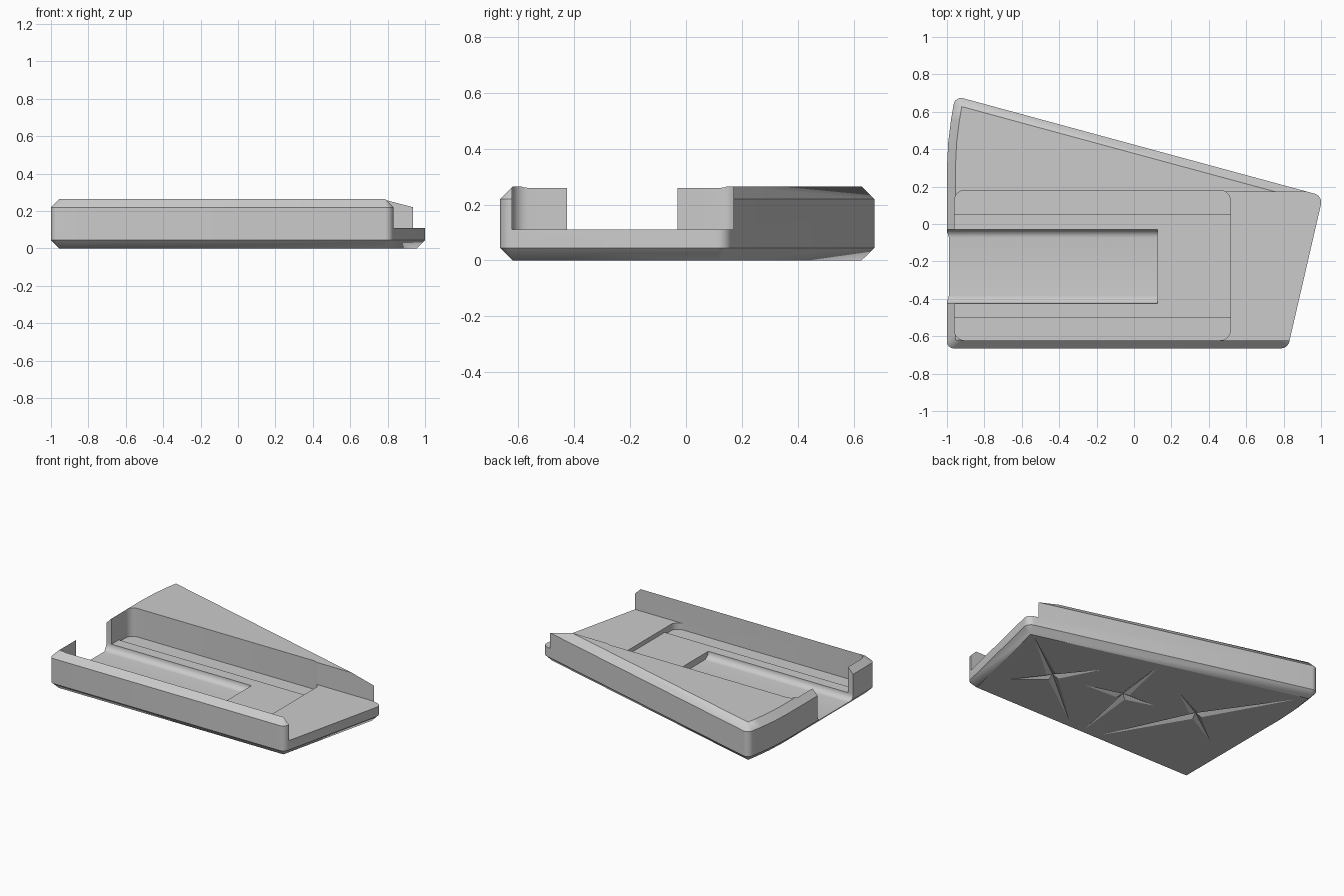
import bpy, bmesh, math
from mathutils import Vector

if "Cube" in bpy.data.objects:
    bpy.data.objects.remove(bpy.data.objects["Cube"], do_unlink=True)

grey = bpy.data.materials.new("light_grey")
grey.use_nodes = True
colour = (0.6, 0.6, 0.6, 1)
grey.diffuse_color = colour
grey.node_tree.nodes["Principled BSDF"].inputs["Base Color"].default_value = colour


def add_object(name, bm):
    bmesh.ops.recalc_face_normals(bm, faces=bm.faces)
    mesh = bpy.data.meshes.new(name)
    bm.to_mesh(mesh)
    bm.free()
    mesh.materials.append(grey)
    obj = bpy.data.objects.new(name, mesh)
    bpy.context.collection.objects.link(obj)
    return obj


def rounded(corners, radii, steps=6):
    """Polygon with every corner swapped for a short curve."""
    pts = [Vector(c) for c in corners]
    out = []
    for i, p in enumerate(pts):
        r = radii[i]
        if not r:
            out.append(p)
            continue
        a = p + (pts[i - 1] - p).normalized() * r
        b = p + (pts[(i + 1) % len(pts)] - p).normalized() * r
        for k in range(steps + 1):
            t = math.pi / 2 * k / steps
            out.append(p + (a - p) * (1 - math.sin(t)) + (b - p) * (1 - math.cos(t)))
    return out


def inset(corners, d):
    """Mitred inward offset of a counter-clockwise polygon."""
    pts = [Vector(c) for c in corners]
    out = []
    for i, p in enumerate(pts):
        e1 = (p - pts[i - 1]).normalized()
        e2 = (pts[(i + 1) % len(pts)] - p).normalized()
        n1, n2 = Vector((-e1.y, e1.x)), Vector((-e2.y, e2.x))
        out.append(p + (n1 + n2) * d / (1 + n1.dot(n2)))
    return out


def hull(name, points):
    bm = bmesh.new()
    for p in points:
        bm.verts.new(p)
    res = bmesh.ops.convex_hull(bm, input=bm.verts)
    loose = [v for v in bm.verts if not v.link_faces]
    bmesh.ops.delete(bm, geom=loose, context="VERTS")
    bmesh.ops.dissolve_limit(bm, angle_limit=0.002, verts=bm.verts, edges=bm.edges)
    return add_object(name, bm)


def prism(name, outline, z0, z1):
    return hull(name, [(p.x, p.y, z) for p in outline for z in (z0, z1)])


def cut(body, cutter):
    cutter.hide_render = True
    mod = body.modifiers.new("cut", "BOOLEAN")
    mod.operation = "DIFFERENCE"
    mod.solver = "EXACT"
    mod.object = cutter
    bpy.context.view_layer.objects.active = body
    bpy.ops.object.modifier_apply(modifier=mod.name)
    bpy.data.objects.remove(cutter, do_unlink=True)


# Body: tapered plate with chamfered top and bottom
H, C = 0.265, 0.045
corners = [(-1, -0.665), (0.822, -0.665), (1.01, 0.15), (-0.957, 0.684),
           (-0.978, 0.56), (-0.993, 0.44), (-1, 0.3)]
outer = rounded(corners, [0.035, 0.035, 0.045, 0.045, 0, 0, 0])
inner = inset(corners, C)
body = hull("dock_body",
            [(p.x, p.y, z) for p in outer for z in (C, H - C)] +
            [(p.x, p.y, z) for p in inner for z in (0, H)])

# Open deck at the right end
X0, X1, Y0, Y1, TOP = -0.96, 0.515, -0.622, 0.18, 0.5
deck = [(0.4, Y0), (1.3, Y0), (1.3, 0.17), (0.4, 0.17)]
cut(body, prism("deck_cutter", rounded(deck, [0] * 4), 0.11, TOP))

# Pocket: lower side strips and a slightly higher middle
R = 0.055
back = [(X0, 0.05), (X1, 0.05), (X1, Y1), (X0, Y1)]
front = [(X0, Y0), (X1, Y0), (X1, -0.5), (X0, -0.5)]
middle = [(X0, -0.51), (X1, -0.51), (X1, 0.06), (X0, 0.06)]
cut(body, prism("back_strip_cutter", rounded(back, [0, 0, R, R]), 0.065, TOP))
cut(body, prism("front_strip_cutter", rounded(front, [R, R, 0, 0]), 0.065, TOP))
cut(body, prism("middle_cutter", rounded(middle, [0] * 4), 0.08, TOP))

# Channel with rounded bottom edges, open through the end wall
section = rounded([(-0.425, 0.035), (-0.03, 0.035), (-0.03, TOP), (-0.425, TOP)],
                  [0.043, 0.043, 0, 0])
cut(body, hull("channel_cutter", [(x, p.x, p.y) for p in section for x in (-1.2, 0.125)]))


# Four-pointed star grooves in the underside
def groove(tip_a, tip_b, centre, half_width=0.035, depth=0.022):
    a, b, c = Vector(tip_a), Vector(tip_b), Vector(centre)
    d = (b - a).normalized()
    side = Vector((-d.y, d.x)) * half_width
    base = [(p.x, p.y, -0.002) for p in (a, c + side, b, c - side)]
    cut(body, hull("groove_cutter", base + [(c.x, c.y, depth)]))


stars = [
    ((0.5, -0.21), ((0.96, 0.14), (0.02, -0.6)), ((0.71, -0.43), (0.31, 0.08))),
    ((0.0, -0.11), ((0.08, 0.38), (-0.09, -0.64)), ((0.3, -0.16), (-0.25, -0.07))),
    ((-0.51, 0.0), ((-0.9, 0.62), (-0.18, -0.63)), ((-0.22, 0.17), (-0.81, -0.2))),
]
for centre, *arms in stars:
    for tip_a, tip_b in arms:
        groove(tip_a, tip_b, centre)

# Smooth the fillets, keep the edges crisp
bpy.ops.object.select_all(action="DESELECT")
body.select_set(True)
bpy.context.view_layer.objects.active = body
bpy.ops.object.shade_smooth_by_angle(angle=math.radians(30))
